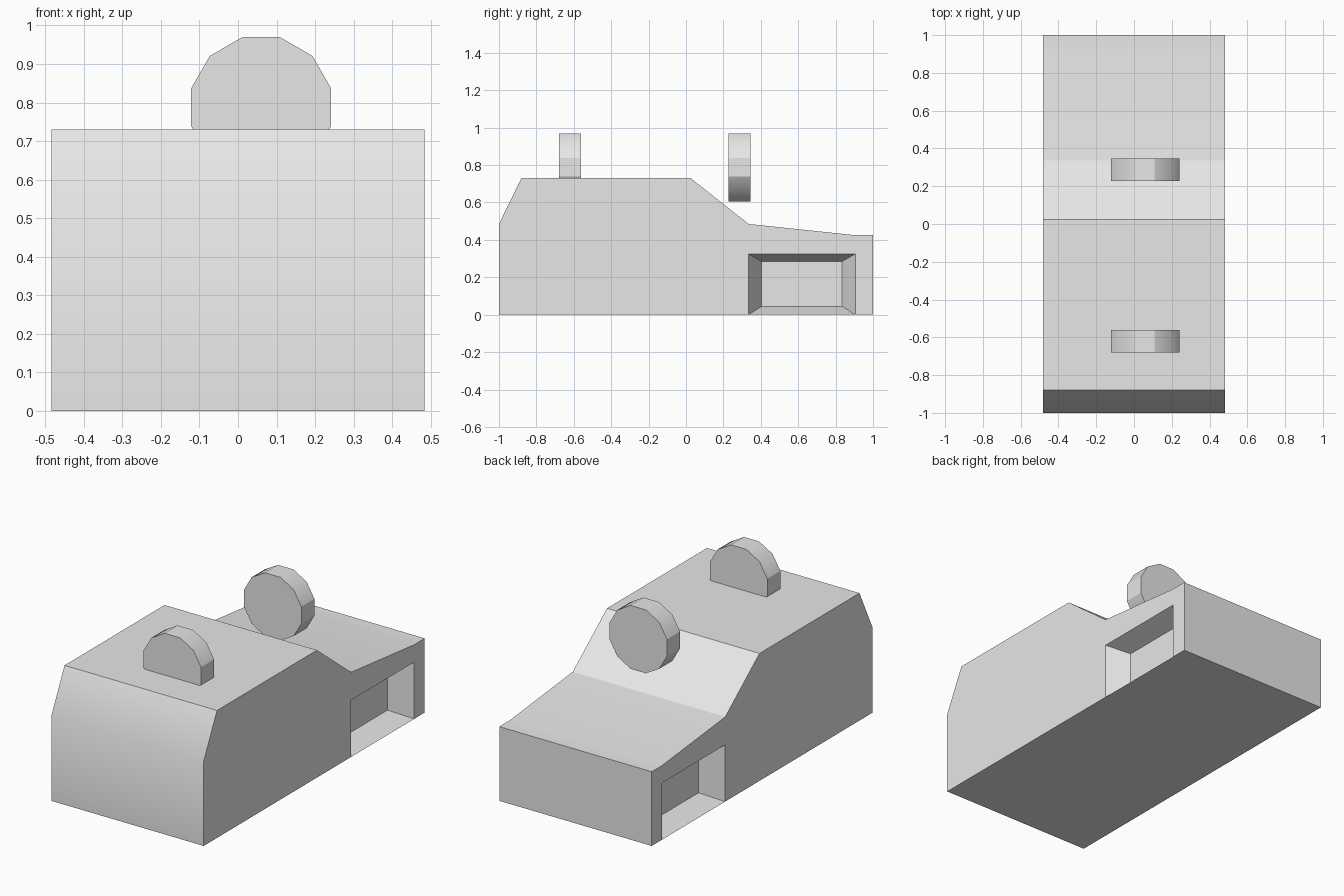
import bpy, bmesh, math

default = bpy.data.objects.get("Cube")
if default:
    bpy.data.objects.remove(default)

grey = bpy.data.materials.new("plain_grey")
grey.use_nodes = True
COLOUR = (0.8, 0.8, 0.8, 1.0)
grey.diffuse_color = COLOUR
grey.node_tree.nodes["Principled BSDF"].inputs["Base Color"].default_value = COLOUR


def finish(bm, name, is_smooth_edge):
    """Turn the bmesh into an object, keeping the chosen edges smooth."""
    bmesh.ops.recalc_face_normals(bm, faces=bm.faces)
    for f in bm.faces:
        f.smooth = True
    for e in bm.edges:
        e.smooth = is_smooth_edge(e)
    mesh = bpy.data.meshes.new(name)
    bm.to_mesh(mesh)
    bm.free()
    mesh.materials.append(grey)
    obj = bpy.data.objects.new(name, mesh)
    bpy.context.collection.objects.link(obj)
    return obj


# Body: side silhouette (y, z) with a tapered recess near the rear on each side
HALF_WIDTH, DEPTH = 0.483, 0.12
outline = [(-1, 0), (-1, 0.485), (-0.88, 0.73), (0.025, 0.73),
           (0.335, 0.485), (0.905, 0.425), (1, 0.425), (1, 0)]
recess_rim = [(0.905, 0), (0.905, 0.325), (0.335, 0.325), (0.335, 0)]
recess_back = [(0.835, 0.045), (0.835, 0.285), (0.405, 0.285), (0.405, 0.045)]

bm = bmesh.new()
sides = []
for s in (1, -1):
    def ring(points, x):
        return [bm.verts.new((s * x, y, z)) for y, z in points]
    shell = ring(outline, HALF_WIDTH)
    rim = ring(recess_rim, HALF_WIDTH)
    back = ring(recess_back, HALF_WIDTH - DEPTH)
    bm.faces.new(shell + rim)
    bm.faces.new(back)
    for i in range(4):
        j = (i + 1) % 4
        bm.faces.new((rim[i], rim[j], back[j], back[i]))
    sides.append((shell, rim))

# Skin across the width, then the floor
(shell_a, rim_a), (shell_b, rim_b) = sides
for i in range(len(outline) - 1):
    bm.faces.new((shell_a[i], shell_a[i + 1], shell_b[i + 1], shell_b[i]))
floor_a = [shell_a[-1], rim_a[0], rim_a[-1], shell_a[0]]
floor_b = [shell_b[-1], rim_b[0], rim_b[-1], shell_b[0]]
bm.faces.new(floor_a + floor_b[::-1])
finish(bm, "body", lambda e: e.calc_face_angle(math.pi) < math.radians(30))


# Roof discs: twelve-sided, flat on top, standing across the body
def disc(name, y):
    radius, thickness = 0.188, 0.118
    bm = bmesh.new()
    loops = []
    for dy in (-thickness / 2, thickness / 2):
        loop = []
        for i in range(12):
            a = math.radians(15 + 30 * i)
            loop.append(bm.verts.new((radius * math.cos(a), dy, radius * math.sin(a))))
        bm.faces.new(loop)
        loops.append(loop)
    for i in range(12):
        j = (i + 1) % 12
        bm.faces.new((loops[0][i], loops[0][j], loops[1][j], loops[1][i]))

    # Only the corners on the diagonals are rounded
    def diagonal(e):
        a, b = (v.co for v in e.verts)
        along_axis = abs(a.y - b.y) > 0.01
        return along_axis and abs(abs(a.x) - abs(a.z)) < 0.01

    obj = finish(bm, name, diagonal)
    obj.location = (0.06, y, 0.788)


disc("front_disc", -0.621)
disc("rear_disc", 0.287)
